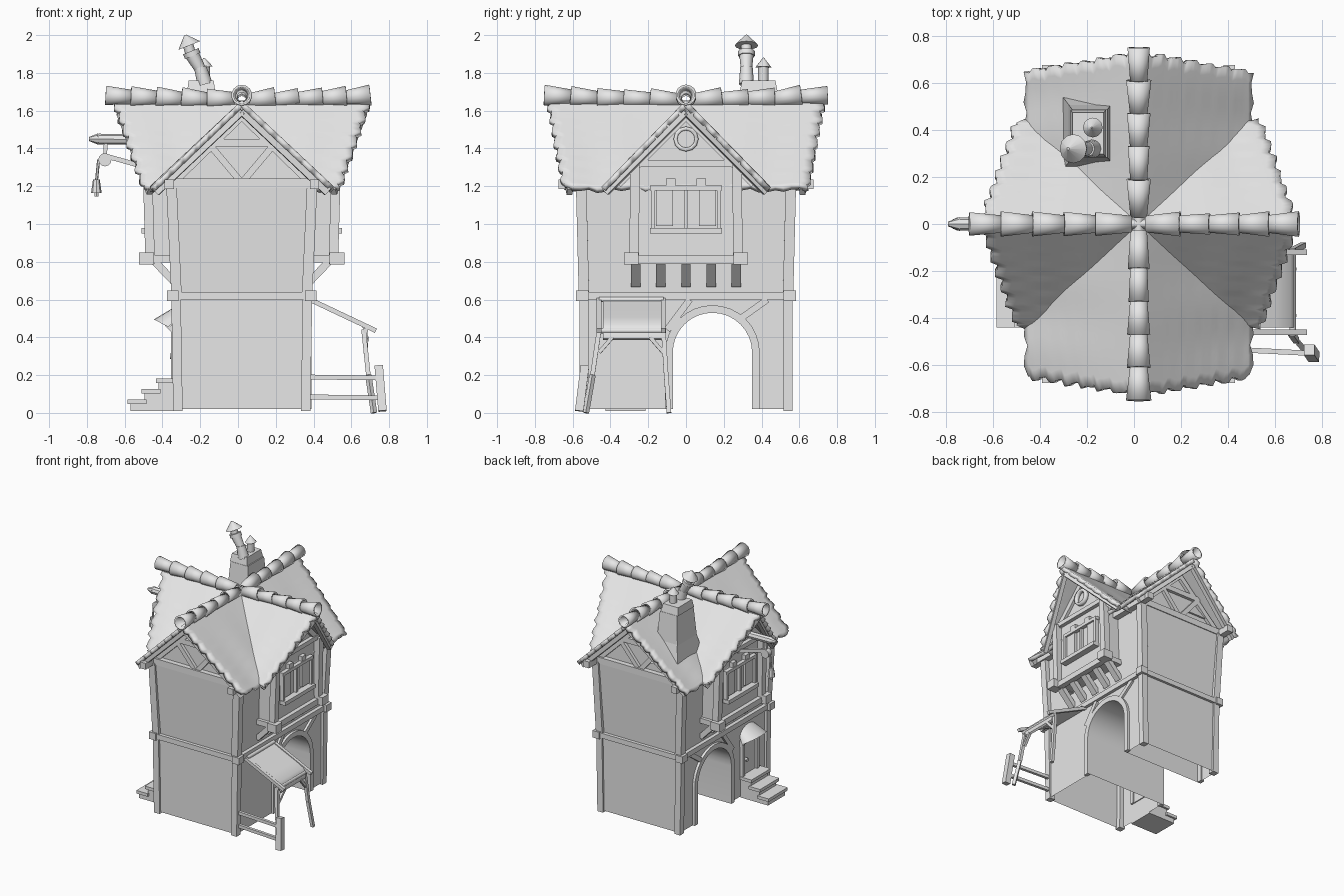
import bpy, bmesh, math, random
from mathutils import Vector, Matrix

random.seed(4)
cube = bpy.data.objects.get("Cube")
if cube:
    bpy.data.objects.remove(cube, do_unlink=True)

grey = bpy.data.materials.new("plain_grey")
grey.use_nodes = True
grey.diffuse_color = (0.8, 0.8, 0.8, 1)
grey.node_tree.nodes["Principled BSDF"].inputs["Base Color"].default_value = (0.8, 0.8, 0.8, 1)

CX = 0.02          # middle plane of the house
parts = []


def add(name, bm, fix=True):
    if fix:
        bmesh.ops.recalc_face_normals(bm, faces=bm.faces)
    me = bpy.data.meshes.new(name)
    bm.to_mesh(me)
    bm.free()
    me.materials.append(grey)
    ob = bpy.data.objects.new(name, me)
    bpy.context.collection.objects.link(ob)
    parts.append(ob)
    return ob


def loft(name, ring_a, ring_b, open_below=None):
    """Solid between two matching polygons; faces wholly below open_below are left out."""
    bm = bmesh.new()
    a = [bm.verts.new(p) for p in ring_a]
    b = [bm.verts.new(p) for p in ring_b]
    n = len(a)
    bm.faces.new(a)
    bm.faces.new(b[::-1])
    for i in range(n):
        bm.faces.new((a[i], b[i], b[(i + 1) % n], a[(i + 1) % n]))
    bmesh.ops.recalc_face_normals(bm, faces=bm.faces)
    if open_below:
        low = [f for f in bm.faces if all(v.co.z < open_below for v in f.verts)]
        bmesh.ops.delete(bm, geom=low, context='FACES')
    return add(name, bm, False)


def beam(name, p, q, w, h=None, end=1.0):
    """Timber from p to q: w sideways, h upward, scaled by end at q."""
    p, q, h = Vector(p), Vector(q), h or w
    d = (q - p).normalized()
    up = Vector((0, 1, 0)) if abs(d.z) > 0.98 else Vector((0, 0, 1))
    side = d.cross(up).normalized()
    top = side.cross(d)
    ring = [side * sx * w / 2 + top * sz * h / 2 for sx, sz in ((-1, -1), (1, -1), (1, 1), (-1, 1))]
    return loft(name, [p + r for r in ring], [q + r * end for r in ring])


def block(name, x, y, z, sx, sy, sz, top=1.0):
    """Box on base height z, narrowed by top."""
    c = [(-1, -1), (1, -1), (1, 1), (-1, 1)]
    return loft(name, [(x + i * sx / 2, y + j * sy / 2, z) for i, j in c],
                [(x + i * sx / 2 * top, y + j * sy / 2 * top, z + sz) for i, j in c])


def side_prism(name, profile, x0, x1, open_below=None):
    return loft(name, [(x0, y, z) for y, z in profile], [(x1, y, z) for y, z in profile], open_below)


def rod(name, p, q, r, r2=None, sides=12, caps=True):
    p, q = Vector(p), Vector(q)
    bm = bmesh.new()
    m = Matrix.Translation((p + q) / 2) @ (q - p).to_track_quat('Z', 'Y').to_matrix().to_4x4()
    bmesh.ops.create_cone(bm, cap_ends=caps, segments=sides, radius1=r,
                          radius2=r if r2 is None else r2, depth=(q - p).length, matrix=m)
    return add(name, bm)


# lower storey with the arched passage through it
def arch(r):
    pts = [(0.14 - r, 0.02)]
    pts += [(0.14 - r * math.cos(t * math.pi / 16), 0.32 + r * math.sin(t * math.pi / 16)) for t in range(17)]
    return pts + [(0.14 + r, 0.02)]


side_prism("lower_walls", [(-0.55, 0.02)] + arch(0.21) + [(0.55, 0.02), (0.55, 0.61), (-0.55, 0.61)],
           CX - 0.35, CX + 0.35, open_below=0.03)

# upper storey, flaring slightly, and the loft under the main roof
block("upper_walls", CX, 0, 0.61, 0.69, 1.085, 0.61, 1.05)
tri = [(-0.36, 1.21), (0.36, 1.21), (0, 1.59)]
loft("loft_walls", [(CX + x, -0.535, z) for x, z in tri], [(CX + x, 0.535, z) for x, z in tri])

for s in (1, -1):
    # corner posts and corner blocks
    for e in (1, -1):
        beam("lower_post", (CX + s * 0.338, e * 0.54, 0.01), (CX + s * 0.348, e * 0.54, 0.61), 0.05)
        beam("upper_post", (CX + s * 0.345, e * 0.54, 0.61), (CX + s * 0.372, e * 0.555, 1.2), 0.055)
        block("corner_block", CX + s * 0.365, e * 0.55, 0.593, 0.06, 0.065, 0.055)
    beam("side_band", (CX + s * 0.355, -0.55, 0.62), (CX + s * 0.355, 0.55, 0.62), 0.04)
    beam("wall_plate", (CX + s * 0.385, -0.675, 1.21), (CX + s * 0.385, 0.675, 1.21), 0.05)

    # front and back bands and gable timbers
    beam("end_band", (CX - 0.36, s * 0.55, 0.62), (CX + 0.36, s * 0.55, 0.62), 0.04)
    y = s * 0.545
    beam("gable_tie", (CX - 0.39, y, 1.215), (CX + 0.39, y, 1.215), 0.06, 0.05)
    beam("gable_collar", (CX - 0.19, y, 1.43), (CX + 0.19, y, 1.43), 0.03, 0.04)
    for e in (1, -1):
        beam("gable_brace", (CX + e * 0.01, y, 1.23), (CX + e * 0.17, y, 1.42), 0.03, 0.035)
        beam("gable_rafter", (CX, y, 1.57), (CX + e * 0.36, y, 1.22), 0.03, 0.04)
        # barge boards along both roofs
        beam("main_barge_board", (CX, s * 0.69, 1.6), (CX + e * 0.455, s * 0.615, 1.17), 0.03, 0.045)
        beam("cross_barge_board", (CX + s * 0.645, 0, 1.595), (CX + s * 0.485, e * 0.425, 1.17), 0.03, 0.04)

    # arch trim and braces
    side_prism("arch_trim", arch(0.21) + arch(0.25)[::-1], CX + s * 0.34, CX + s * 0.37)
    for a, b, c, d in ((0.29, 0.5, 0.43, 0.6), (-0.1, 0.44, 0.02, 0.6)):
        beam("arch_brace", (CX + s * 0.355, a, b), (CX + s * 0.355, c, d), 0.025, 0.035)

    # projecting bay with its gable
    bay = [(-0.27, 0.8), (0.27, 0.8), (0.27, 1.3), (0, 1.585), (-0.27, 1.3)]
    side_prism("bay_walls", bay, CX + s * 0.2, CX + s * 0.475)
    f = CX + s * 0.485
    for e in (1, -1):
        beam("bay_post", (f, e * 0.275, 0.8), (f + s * 0.015, e * 0.27, 1.32), 0.05)
        block("bay_foot", CX + s * 0.505, e * 0.29, 0.785, 0.08, 0.075, 0.065)
        beam("bay_side_sill", (CX + s * 0.35, e * 0.275, 0.815), (f, e * 0.275, 0.815), 0.04)
        beam("bay_rafter", (f, 0, 1.57), (f, e * 0.36, 1.21), 0.025, 0.04)
        beam("window_jamb", (f + s * 0.01, e * 0.175, 0.96), (f + s * 0.01, e * 0.175, 1.19), 0.03, 0.02)
        beam("shutter", (f, e * 0.115, 0.99), (f, e * 0.115, 1.18), 0.02, 0.09)
        beam("window_peg", (f, e * 0.08, 1.19), (f, e * 0.08, 1.24), 0.04, 0.05)
    beam("bay_sill", (f, -0.3, 0.81), (f, 0.3, 0.81), 0.045)
    beam("bay_lintel", (f, -0.28, 1.32), (f, 0.28, 1.32), 0.04, 0.035)
    beam("window_sill", (f + s * 0.02, -0.19, 0.965), (f + s * 0.02, 0.19, 0.965), 0.05, 0.03)
    beam("window_head", (f + s * 0.01, -0.19, 1.19), (f + s * 0.01, 0.19, 1.19), 0.03, 0.025)
    beam("window_mullion", (f, 0, 0.97), (f, 0, 1.19), 0.03, 0.02)
    for i in range(5):
        c = (i - 2) * 0.133
        beam("corbel", (CX + s * 0.345, c, 0.68), (CX + s * 0.46, c, 0.8), 0.05, 0.04)

    # round attic window
    ring = rod("round_window_frame", (f - s * 0.02, 0, 1.45), (f + s * 0.02, 0, 1.45), 0.066, sides=12, caps=False)
    ring.modifiers.new("rim", 'SOLIDIFY').thickness = 0.02


# roofs: ragged shingle slopes with slanted verges
def roof(name, along, half_ridge, half_eave, width, drop, tooth):
    across = Vector((along.y, along.x, 0))
    rows, cols = 35, 30
    for s in (1, -1):
        bm = bmesh.new()
        grid = []
        for i in range(rows + 1):
            u = i / rows
            ends = [half_ridge + (half_eave - half_ridge) * u + tooth * ((u * 7 + 0.3) % 1) ** 0.6
                    + random.uniform(0, 0.01) for _ in (0, 1)]
            line = []
            for j in range(cols + 1):
                v = 2 * j / cols - 1
                ragged = 1 + (0.04 * abs(math.sin(j * 1.1)) - 0.02 if i == rows else 0)
                co = along * v * ends[v > 0] + across * s * width * u * ragged
                co.x += CX
                co.z = 1.655 - drop * u * ragged + 0.006 * math.sin(j * 0.9 + s) * u
                line.append(bm.verts.new(co))
            grid.append(line)
        for i in range(rows):
            for j in range(cols):
                bm.faces.new((grid[i][j], grid[i + 1][j], grid[i + 1][j + 1], grid[i][j + 1]))
        bm.normal_update()
        for face in bm.faces:
            if face.normal.z < 0:
                face.normal_flip()
        shell = add(name, bm, False).modifiers.new("thickness", 'SOLIDIFY')
        shell.thickness, shell.offset = 0.03, -1


X, Y = Vector((1, 0, 0)), Vector((0, 1, 0))
roof("main_roof", Y, 0.705, 0.625, 0.48, 0.455, 0.03)
roof("cross_roof", X, 0.645, 0.49, 0.44, 0.455, 0.04)

# ridge tiles, flaring outward from the crossing, unevenly laid
for d, reach in ((X, 0.68), (-X, 0.72), (Y, 0.75), (-Y, 0.75)):
    step = (reach - 0.05) / 5
    for i in range(5):
        t = 0.05 + i * step
        tilt = random.uniform(-0.004, 0.006)
        p = Vector((CX, 0, 1.658 + 0.04 * t * t - tilt)) + d * (t - 0.02)
        q = Vector((CX, 0, 1.667 + 0.04 * t * t + tilt)) + d * (t + step)
        tile = rod("ridge_tile", p, q, 0.036, 0.05 + random.uniform(-0.006, 0.006), 14, False)
        tile.modifiers.new("thickness", 'SOLIDIFY').thickness = 0.012

# chimney with two capped pots
block("chimney_skirt", -0.185, 0.385, 1.3, 0.25, 0.33, 0.22, 0.68)
block("chimney_stack", -0.188, 0.385, 1.44, 0.185, 0.25, 0.26, 0.82)
block("chimney_cap", -0.195, 0.385, 1.7, 0.15, 0.2, 0.06, 0.88)
rod("tall_pot_base", (-0.175, 0.32, 1.74), (-0.2, 0.32, 1.83), 0.04, 0.033)
rod("tall_pot", (-0.2, 0.32, 1.82), (-0.245, 0.32, 1.9), 0.03, 0.038)
rod("tall_pot_rim", (-0.24, 0.32, 1.89), (-0.25, 0.32, 1.915), 0.044)
rod("tall_pot_neck", (-0.25, 0.32, 1.9), (-0.265, 0.32, 1.95), 0.028)
rod("tall_pot_cap", (-0.258, 0.32, 1.945), (-0.28, 0.32, 2.0), 0.062, 0.006)
rod("short_pot", (-0.175, 0.41, 1.74), (-0.175, 0.41, 1.84), 0.028)
rod("short_pot_cap", (-0.175, 0.41, 1.83), (-0.18, 0.41, 1.88), 0.042, 0.003)

# hoist beam, pulley and hook
rod("hoist_beam", (-0.42, 0, 1.445), (-0.74, 0, 1.45), 0.028, sides=8)
rod("hoist_tip", (-0.74, 0, 1.45), (-0.79, 0, 1.45), 0.03, 0.01, sides=8)
beam("hoist_brace", (-0.45, 0, 1.29), (-0.7, 0, 1.36), 0.025)
beam("pulley_hanger", (-0.7, 0, 1.43), (-0.705, 0, 1.34), 0.02)
rod("pulley", (-0.705, -0.02, 1.34), (-0.705, 0.02, 1.34), 0.035)
rod("hoist_rope", (-0.738, 0, 1.34), (-0.75, 0, 1.22), 0.008, sides=6)
rod("hoist_weight", (-0.75, 0, 1.235), (-0.75, 0, 1.165), 0.018, 0.028, sides=8)
rod("hoist_hook", (-0.75, 0, 1.165), (-0.75, 0, 1.145), 0.012, sides=6)

# awning: cloth drooping over its front edge, leaning legs
cloth = [(0.385, 0.605), (0.5, 0.55), (0.6, 0.505), (0.665, 0.47), (0.685, 0.44), (0.688, 0.395)]
cloth += [(x - 0.012, z - 0.01) for x, z in cloth[::-1]]
loft("awning_cloth", [(x, -0.44, z) for x, z in cloth], [(x, -0.13, z) for x, z in cloth])
rod("awning_top_rod", (0.4, -0.46, 0.6), (0.4, -0.12, 0.6), 0.014)
rod("awning_front_rod", (0.675, -0.475, 0.435), (0.675, -0.105, 0.435), 0.014)
for y, foot in ((-0.46, -0.53), (-0.12, -0.09)):
    knee = y + (0.07 if y < -0.3 else -0.07)
    beam("awning_side_rod", (0.37, y, 0.605), (0.73, y, 0.435), 0.025)
    beam("awning_leg", (0.665, y, 0.44), (0.69, (y + foot) / 2, 0.2), 0.024)
    beam("awning_leg_foot", (0.69, (y + foot) / 2, 0.2), (0.72, foot, 0), 0.024)
    beam("awning_leg_brace", (0.675, y, 0.32), (0.68, knee, 0.4), 0.02)

# side fence
beam("fence_post", (0.765, -0.565, 0.01), (0.745, -0.535, 0.25), 0.045)
for z in (0.085, 0.19):
    beam("fence_rail", (0.36, -0.53, z), (0.76, -0.55, z - 0.005), 0.022, 0.025)

# side door, rounded hood and steps
for y in (-0.4, -0.22):
    beam("door_jamb", (-0.335, y, 0.17), (-0.335, y, 0.46), 0.04, 0.03)
beam("door_head", (-0.335, -0.42, 0.45), (-0.335, -0.2, 0.45), 0.04, 0.035)
beam("door_panel", (-0.33, -0.31, 0.17), (-0.33, -0.31, 0.45), 0.015, 0.15)
rod("door_knob", (-0.33, -0.26, 0.3), (-0.36, -0.26, 0.3), 0.014)
bow = [math.pi * t / 10 for t in range(11)]
loft("door_hood", [(-0.32, -0.31 + 0.1 * math.cos(a), 0.5 + 0.07 * math.sin(a)) for a in bow],
     [(-0.37 - 0.075 * math.sin(a), -0.31 + 0.135 * math.cos(a), 0.455 + 0.04 * math.sin(a)) for a in bow])
for y in (-0.41, -0.21):
    beam("hood_bracket", (-0.33, y, 0.42), (-0.38, y, 0.47), 0.02)
for i, z in enumerate((0.06, 0.115, 0.17)):
    x = -0.57 + i * 0.075
    block("step_riser", (x - 0.33) / 2, -0.32, 0.01, abs(x + 0.33), 0.21, z - 0.01)
    block("step_tread", x + 0.035, -0.32, z - 0.012, 0.1, 0.24, 0.024)

# smooth rounded parts, keep corners sharp
for ob in parts:
    ob.select_set(True)
bpy.context.view_layer.objects.active = parts[0]
bpy.ops.object.shade_smooth_by_angle(angle=math.radians(35))
